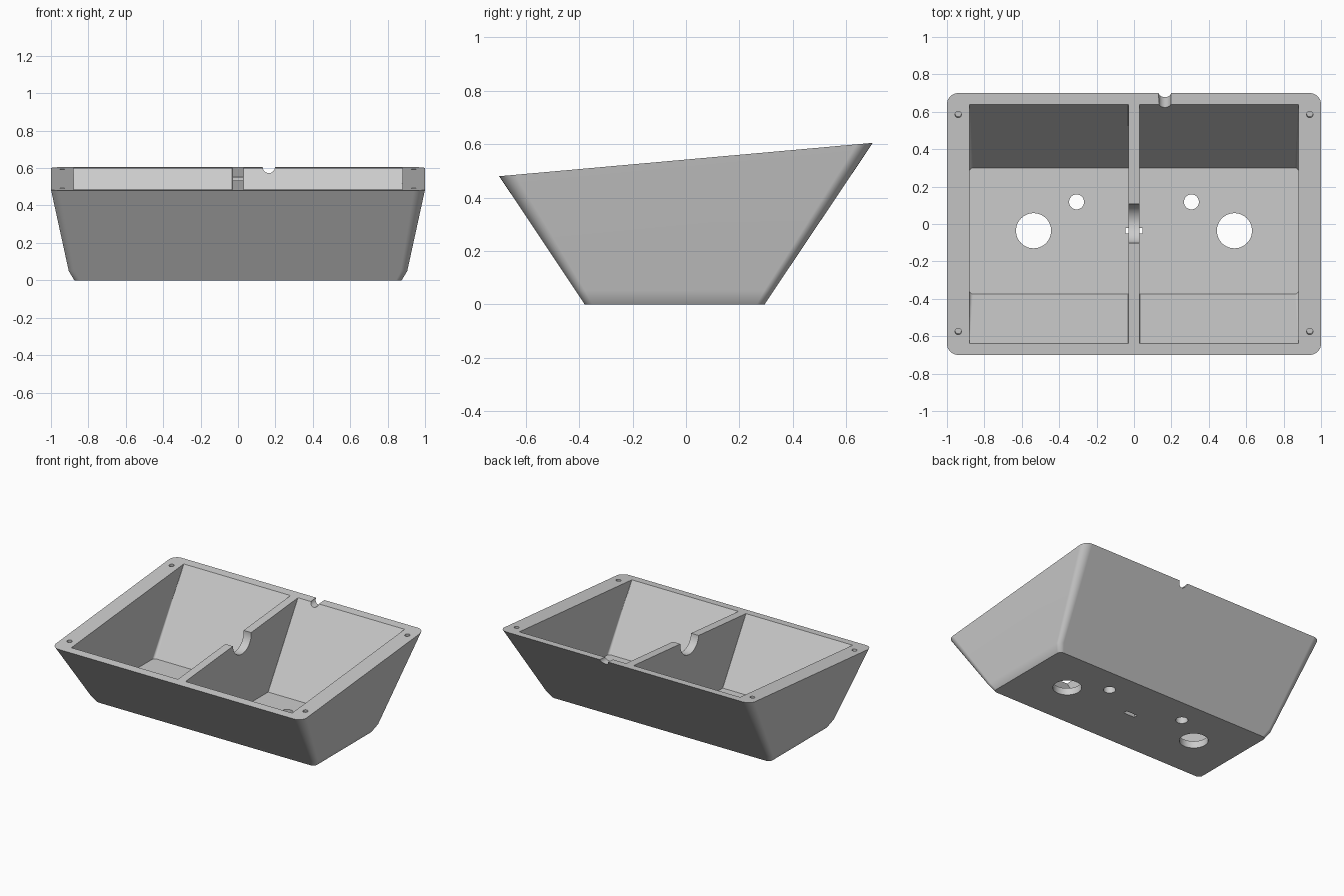
import bpy, bmesh, math
from mathutils import Matrix, Vector

if "Cube" in bpy.data.objects:
    bpy.data.objects.remove(bpy.data.objects["Cube"], do_unlink=True)

SLOPE = 0.125 / 1.4
TILT = math.atan(SLOPE)
FLOOR = 0.05


def rim_height(y):
    return 0.5425 + SLOPE * y


def flat(z):
    return lambda y: z


def ring(x0, x1, y0, y1, radii, height, steps=8):
    """Rounded rectangle, counter-clockwise from the right back corner."""
    corners = [(x1, y1, -1, -1), (x0, y1, 1, -1), (x0, y0, 1, 1), (x1, y0, -1, 1)]
    points = []
    for i, ((x, y, sx, sy), r) in enumerate(zip(corners, radii)):
        for k in range(steps + 1):
            a = (i + k / steps) * math.pi / 2
            px, py = x + sx * r + r * math.cos(a), y + sy * r + r * math.sin(a)
            points.append(Vector((px, py, height(py))))
    return points


def make_object(name, bm):
    bmesh.ops.recalc_face_normals(bm, faces=bm.faces)
    mesh = bpy.data.meshes.new(name)
    bm.to_mesh(mesh)
    bm.free()
    obj = bpy.data.objects.new(name, mesh)
    bpy.context.collection.objects.link(obj)
    return obj


def loft(name, rings):
    bm = bmesh.new()
    loops = [[bm.verts.new(p) for p in r] for r in rings]
    n = len(loops[0])
    for low, high in zip(loops, loops[1:]):
        for i in range(n):
            j = (i + 1) % n
            bm.faces.new((low[i], low[j], high[j], high[i]))
    bm.faces.new(loops[0][::-1])
    bm.faces.new(loops[-1])
    return make_object(name, bm)


def cylinder(name, centre, radius, length, rotation=Matrix(), sides=48):
    bm = bmesh.new()
    bmesh.ops.create_cone(bm, cap_ends=True, segments=sides, radius1=radius,
                          radius2=radius, depth=length,
                          matrix=Matrix.Translation(centre) @ rotation)
    return make_object(name, bm)


def box(name, centre, size):
    bm = bmesh.new()
    bmesh.ops.create_cube(bm, size=1, matrix=Matrix.Translation(centre)
                          @ Matrix.Diagonal((*size, 1)))
    return make_object(name, bm)


# Outer body: tapered, with a chamfered foot and a sloping rim
body = loft("enclosure_body", [
    ring(-0.875, 0.875, -0.38, 0.295, [0.03] * 4, flat(0)),
    ring(-0.905, 0.905, -0.413, 0.328, [0.035] * 4, flat(FLOOR)),
    ring(-1, 1, -0.7, 0.7, [0.06] * 4, rim_height),
])

cutters = []
for side, label in ((1, "left"), (-1, "right")):
    # Compartment, leaving a divider in the middle
    x0, x1 = sorted((side * 0.03, side * 0.88))
    outer, sharp = 0.02, 0.002
    radii = [outer, sharp, sharp, outer] if side > 0 else [sharp, outer, outer, sharp]
    low = ring(x0, x1, -0.375, 0.3, radii, flat(FLOOR))
    top = ring(x0, x1, -0.64, 0.64, [0.002] * 4, rim_height)
    above = [a + (b - a) * 1.1 for a, b in zip(low, top)]
    cutters.append(loft(label + "_compartment_cutter", [low, above]))

    # Floor holes
    cutters.append(cylinder(label + "_large_hole_cutter", (side * 0.537, -0.036, 0), 0.094, 0.3))
    cutters.append(cylinder(label + "_small_hole_cutter", (side * 0.307, 0.118, 0), 0.04, 0.3))

    # Screw holes in the rim corners
    for y in (-0.575, 0.585):
        cutters.append(cylinder(label + "_screw_hole_cutter", (side * 0.94, y, rim_height(y)),
                                0.017, 0.12, Matrix.Rotation(TILT, 4, "X"), 20))

# Divider notch, cable notch in the back rim, and slot under the divider
cutters.append(cylinder("divider_notch_cutter", (0, 0.003, 0.5425), 0.105, 0.2,
                        Matrix.Rotation(math.pi / 2, 4, "Y")))
cutters.append(cylinder("cable_notch_cutter", (0.165, 0.68, 0.606), 0.033, 0.2,
                        Matrix.Rotation(math.pi / 2, 4, "X"), 32))
cutters.append(box("strap_slot_cutter", (0, -0.036, 0), (0.09, 0.03, 0.16)))

bpy.context.view_layer.objects.active = body
for cutter in cutters:
    cutter.hide_render = True
    cut = body.modifiers.new(cutter.name, "BOOLEAN")
    cut.operation = "DIFFERENCE"
    cut.solver = "EXACT"
    cut.object = cutter
    bpy.ops.object.modifier_apply(modifier=cut.name)
for cutter in cutters:
    bpy.data.objects.remove(cutter, do_unlink=True)

# Plain grey plastic
grey = bpy.data.materials.new("grey_plastic")
grey.use_nodes = True
colour = (0.6, 0.6, 0.6, 1)
grey.diffuse_color = colour
grey.node_tree.nodes["Principled BSDF"].inputs["Base Color"].default_value = colour
body.data.materials.clear()
body.data.materials.append(grey)
for face in body.data.polygons:
    face.material_index = 0

# Smooth rounded corners, crisp edges
bpy.ops.object.select_all(action="DESELECT")
body.select_set(True)
bpy.ops.object.shade_smooth_by_angle(angle=math.radians(30))
weighted = body.modifiers.new("even_flat_faces", "WEIGHTED_NORMAL")
weighted.keep_sharp = True
